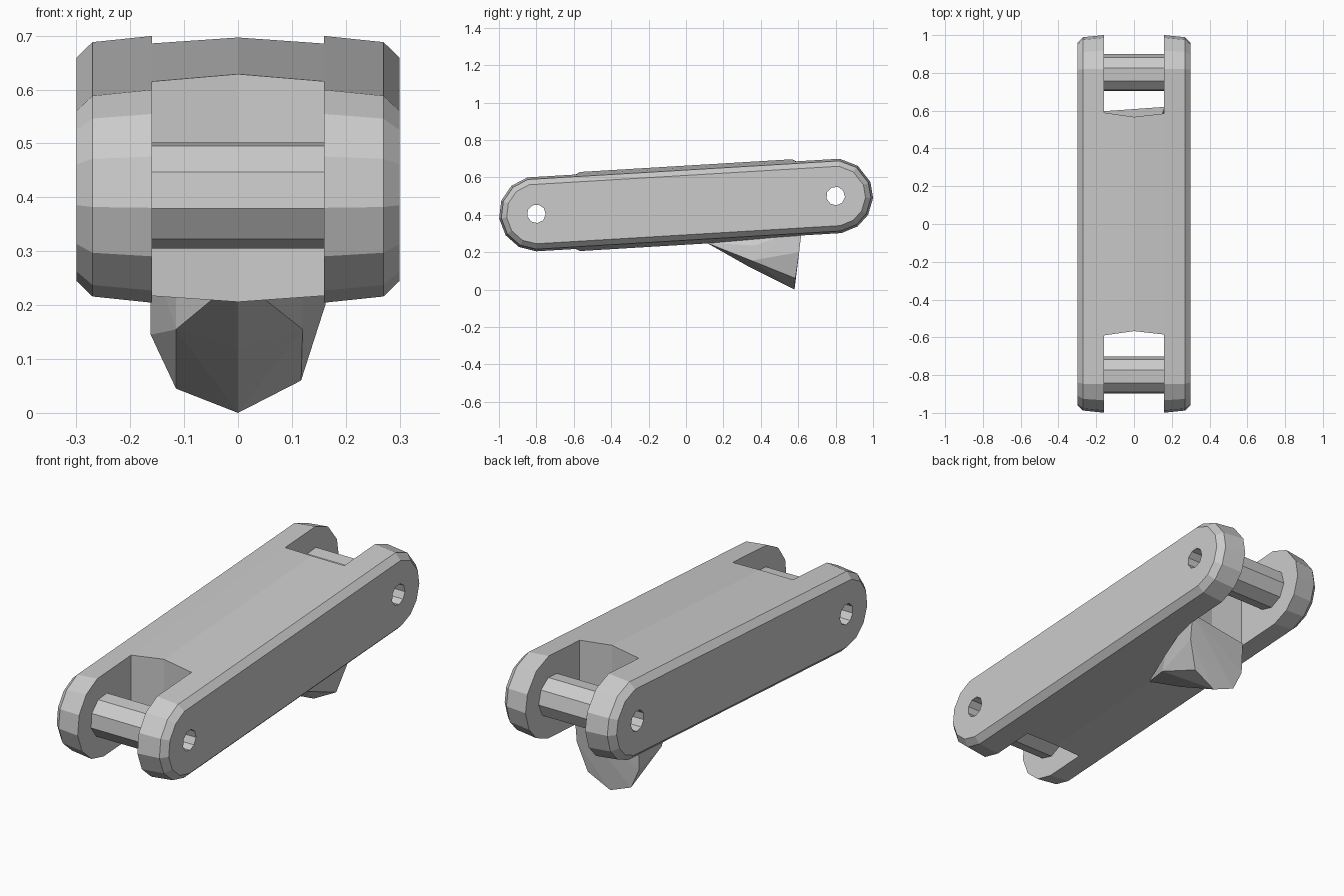
import bpy, bmesh
from math import sin, cos, radians

if "Cube" in bpy.data.objects:
    bpy.data.objects.remove(bpy.data.objects["Cube"])

FRONT, BACK = (-0.8, 0.405), (0.8, 0.5)      # hinge centres (y, z)
HOLE_R, PIN_R, GAP = 0.05, 0.1, 0.16


def finish(bm, name):
    bmesh.ops.recalc_face_normals(bm, faces=bm.faces)
    me = bpy.data.meshes.new(name)
    bm.to_mesh(me)
    bm.free()
    ob = bpy.data.objects.new(name, me)
    bpy.context.collection.objects.link(ob)
    return ob


def loft(bm, sections, closed=False):
    rings = [[bm.verts.new(p) for p in s] for s in sections]
    n = len(rings[0])
    pairs = list(zip(rings, rings[1:]))
    if closed:
        pairs.append((rings[-1], rings[0]))
    else:
        bm.faces.new(rings[0])
        bm.faces.new(rings[-1])
    for a, b in pairs:
        for i in range(n):
            j = (i + 1) % n
            bm.faces.new((a[i], a[j], b[j], b[i]))


def link_section(x, r):
    pts = []
    for (cy, cz), angles in ((FRONT, (104, 131.7, 159.4, 187, 214.8, 242.5, 270)),
                             (BACK, (-81, -54, -30, -3, 22, 54, 84))):
        pts += [(x, cy + r * cos(radians(a)), cz + r * sin(radians(a))) for a in angles]
    return pts


def nonagon(x, c, r):
    return [(x, c[0] + r * cos(radians(35 + 40 * i)), c[1] + r * sin(radians(35 + 40 * i)))
            for i in range(9)]


# Link body: crowned, chamfered rounded bar
bm = bmesh.new()
half = [(0, 0.213), (GAP, 0.2005), (0.27, 0.189), (0.3, 0.16)]
loft(bm, [link_section(-x, r) for x, r in half[:0:-1]] + [link_section(x, r) for x, r in half])
body = finish(bm, "link_body")

# Cutters: fork notch and pin hole at each end
cutters = []
for s, c in ((-1, FRONT), (1, BACK)):
    outline = [(-GAP, 0.59), (0, 0.567), (GAP, 0.585), (GAP, 1.2), (-GAP, 1.2)]
    bm = bmesh.new()
    loft(bm, [[(x, s * y, z) for x, y in outline] for z in (-0.2, 1.2)])
    cutters.append(finish(bm, "notch_cutter"))
    bm = bmesh.new()
    loft(bm, [nonagon(x, c, HOLE_R) for x in (-0.5, 0.5)])
    cutters.append(finish(bm, "hole_cutter"))

bpy.context.view_layer.objects.active = body
for cut in cutters:
    cut.hide_render = True
    mod = body.modifiers.new("cut", 'BOOLEAN')
    mod.operation, mod.solver, mod.object = 'DIFFERENCE', 'EXACT', cut
    bpy.ops.object.modifier_apply(modifier=mod.name)
for cut in cutters:
    bpy.data.objects.remove(cut)

# Hollow hinge pins
for name, c in (("front_pin", FRONT), ("back_pin", BACK)):
    bm = bmesh.new()
    loft(bm, [nonagon(x, c, r) for x, r in
              ((-GAP, PIN_R), (GAP, PIN_R), (GAP, HOLE_R), (-GAP, HOLE_R))], closed=True)
    finish(bm, name)

# Faceted tooth under the back end
bm = bmesh.new()
points = [(0, 0.11, 0.25), (0, 0.34, 0.12), (0, 0.58, 0.0),
          (-0.115, 0.585, 0.045), (0.117, 0.585, 0.06),
          (-0.162, 0.59, 0.145), (0.162, 0.605, 0.2),
          (-0.162, 0.597, 0.3), (0.162, 0.62, 0.33),
          (-0.115, 0.35, 0.155), (0.12, 0.35, 0.155),
          (-0.115, 0.37, 0.235), (0.12, 0.37, 0.235)]
for p in points:
    bm.verts.new(p)
hull = bmesh.ops.convex_hull(bm, input=bm.verts)
loose = [v for v in bm.verts if not v.link_faces]
bmesh.ops.delete(bm, geom=loose, context='VERTS')
finish(bm, "tooth")
